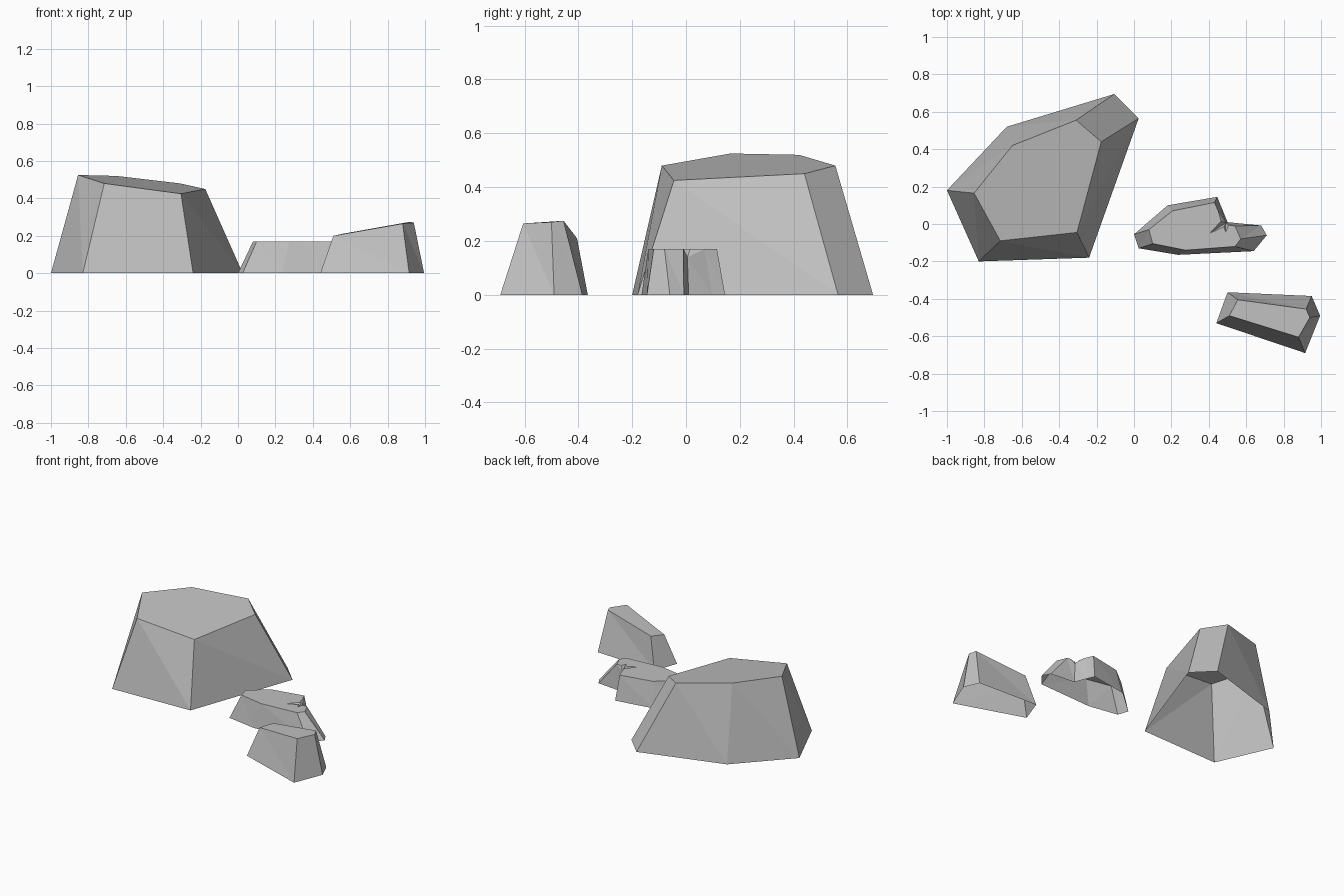
import bpy
import bmesh

cube = bpy.data.objects.get("Cube")
if cube:
    bpy.data.objects.remove(cube, do_unlink=True)

# One plain stone colour for every boulder
stone = bpy.data.materials.new("stone_grey")
stone.use_nodes = True
stone_colour = (0.53, 0.53, 0.53, 1.0)
stone.diffuse_color = stone_colour
shader = next(n for n in stone.node_tree.nodes if n.type == "BSDF_PRINCIPLED")
shader.inputs["Base Color"].default_value = stone_colour


def make_rock(name, base, crown, chip=None, chip_rim=()):
    """Flat-faceted rock, open underneath: a ground outline joined to a crown.

    Both outlines run counter-clockwise and have matching corners.
    chip is the index of a sunken crown corner, chip_rim the broken edge
    of the top surface around it.
    """
    bm = bmesh.new()
    low = [bm.verts.new((x, y, 0)) for x, y in base]
    high = [bm.verts.new(p) for p in crown]
    count = len(low)

    # Sloping sides, each split along one diagonal
    for i in range(count):
        j = (i + 1) % count
        bm.faces.new((low[i], low[j], high[i]))
        bm.faces.new((low[j], high[j], high[i]))

    # Top surface, with a jagged hollow where a corner is chipped away
    if chip is None:
        bm.faces.new(high)
    else:
        rim = [bm.verts.new(p) for p in chip_rim]
        bm.faces.new(high[:chip] + rim + high[chip + 1:])
        edge = [high[chip - 1]] + rim + [high[(chip + 1) % count]]
        for a, b in zip(edge, edge[1:]):
            bm.faces.new((a, b, high[chip]))

    mesh = bpy.data.meshes.new(name)
    bm.to_mesh(mesh)
    bm.free()
    mesh.materials.append(stone)
    rock = bpy.data.objects.new(name, mesh)
    bpy.context.collection.objects.link(rock)
    return rock


# Large boulder at the back
make_rock(
    "large_boulder",
    base=[(-1, .18), (-.83, -.2), (-.24, -.18), (.025, .565), (-.105, .695), (-.68, .52)],
    crown=[(-.855, .165, .525), (-.715, -.09, .48), (-.305, -.045, .425),
           (-.175, .44, .45), (-.31, .555, .48), (-.65, .42, .52)],
)

# Wedge-shaped rock at the front
make_rock(
    "wedge_rock",
    base=[(.44, -.53), (.915, -.69), (.995, -.49), (.95, -.385), (.5, -.365)],
    crown=[(.51, -.49, .2), (.88, -.605, .265), (.94, -.5, .27),
           (.92, -.455, .275), (.555, -.405, .21)],
)

# Low flat-topped rock with a chipped inner corner
TOP = .17
low_crown = [(.08, -.03), (.1, -.105), (.275, -.14), (.54, -.12), (.57, -.08),
             (.54, -.01), (.49, .005), (.45, .07), (.43, .115), (.205, .07)]
chip_edge = [(.505, -.008), (.49, -.045), (.48, -.015), (.405, -.05), (.465, .015)]
CHIP = 6
make_rock(
    "low_rock",
    base=[(0, -.055), (.025, -.13), (.235, -.165), (.64, -.145), (.71, -.06),
          (.68, -.008), (.5, .01), (.465, .096), (.445, .145), (.18, .1)],
    crown=[(x, y, TOP - (.03 if i == CHIP else 0)) for i, (x, y) in enumerate(low_crown)],
    chip=CHIP,
    chip_rim=[(x, y, TOP) for x, y in chip_edge],
)
